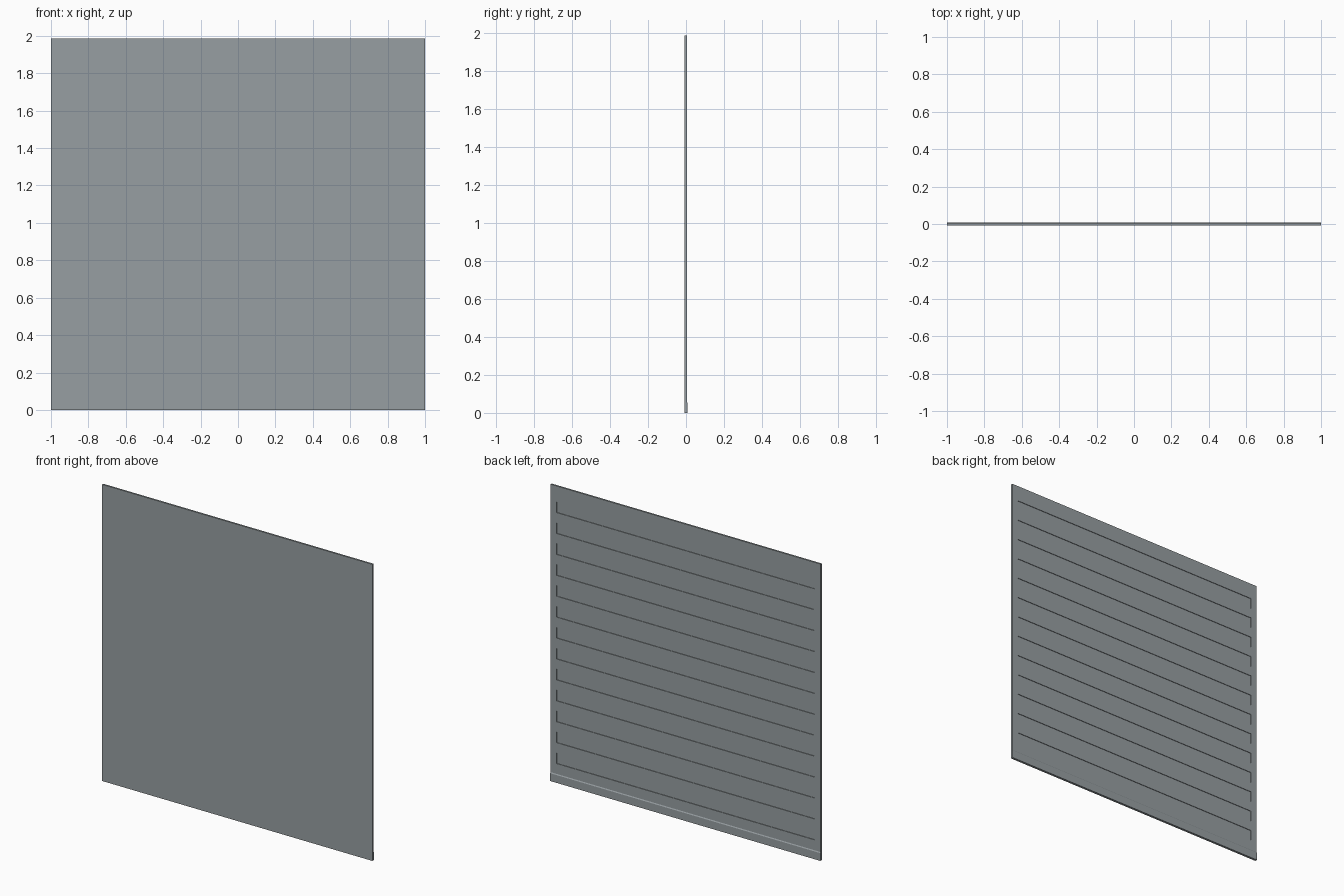
import bpy, bmesh
from mathutils import Matrix

if "Cube" in bpy.data.objects:
    bpy.data.objects.remove(bpy.data.objects["Cube"])

W, H = 1.0, 1.985           # half width, height
FRONT, BACK = -0.008, 0.004
LIP_H, LIP_D, LIP_SLOPE = 0.058, 0.004, 0.006
SLOT_X, SLOT_H, SLOT_D = 0.955, 0.072, 0.004
FIRST, PITCH, COUNT = 0.127, 0.14, 13

# Thin sheet panel
bm = bmesh.new()
bmesh.ops.create_cube(bm, size=1, matrix=Matrix.Translation((0, (FRONT + BACK) / 2, H / 2))
                      @ Matrix.Diagonal((2 * W, BACK - FRONT, H, 1)))


def cut(co, no):
    geom = bm.verts[:] + bm.edges[:] + bm.faces[:]
    bmesh.ops.bisect_plane(bm, geom=geom, dist=1e-6, plane_co=co, plane_no=no)


# Layout lines for the slots and bottom lip
slots = [(FIRST + i * PITCH, FIRST + i * PITCH + SLOT_H) for i in range(COUNT)]
for x in (-SLOT_X, SLOT_X):
    cut((x, 0, 0), (1, 0, 0))
for z in [LIP_H] + [z for s in slots for z in s]:
    cut((0, 0, z), (0, 0, 1))
bm.normal_update()
back = [f for f in bm.faces if f.normal.y > 0.9]

# Shallow horizontal slots pressed into the back
pockets = []
for f in back:
    c = f.calc_center_median()
    if abs(c.x) < SLOT_X and any(a < c.z < b for a, b in slots):
        pockets.append(f)
lip = [f for f in back if f.calc_center_median().z < LIP_H]
for f in bmesh.ops.extrude_discrete_faces(bm, faces=pockets)["faces"]:
    bmesh.ops.translate(bm, verts=f.verts[:], vec=(0, -SLOT_D, 0))

# Raised lip along the bottom of the back, with a sloped top edge
res = bmesh.ops.extrude_face_region(bm, geom=lip)
bmesh.ops.delete(bm, geom=[f for f in lip if f.is_valid], context='FACES_ONLY')
for v in [g for g in res["geom"] if isinstance(g, bmesh.types.BMVert)]:
    v.co.y += LIP_D
    if v.co.z > LIP_H / 2:
        v.co.z -= LIP_SLOPE

bmesh.ops.recalc_face_normals(bm, faces=bm.faces[:])
mesh = bpy.data.meshes.new("slotted_panel")
bm.to_mesh(mesh)
bm.free()

# Dark slate-grey finish
mat = bpy.data.materials.new("slate_grey")
mat.diffuse_color = (0.31, 0.345, 0.36, 1)
mat.use_nodes = True
mat.node_tree.nodes["Principled BSDF"].inputs["Base Color"].default_value = mat.diffuse_color
mesh.materials.append(mat)
bpy.context.collection.objects.link(bpy.data.objects.new("slotted_panel", mesh))
